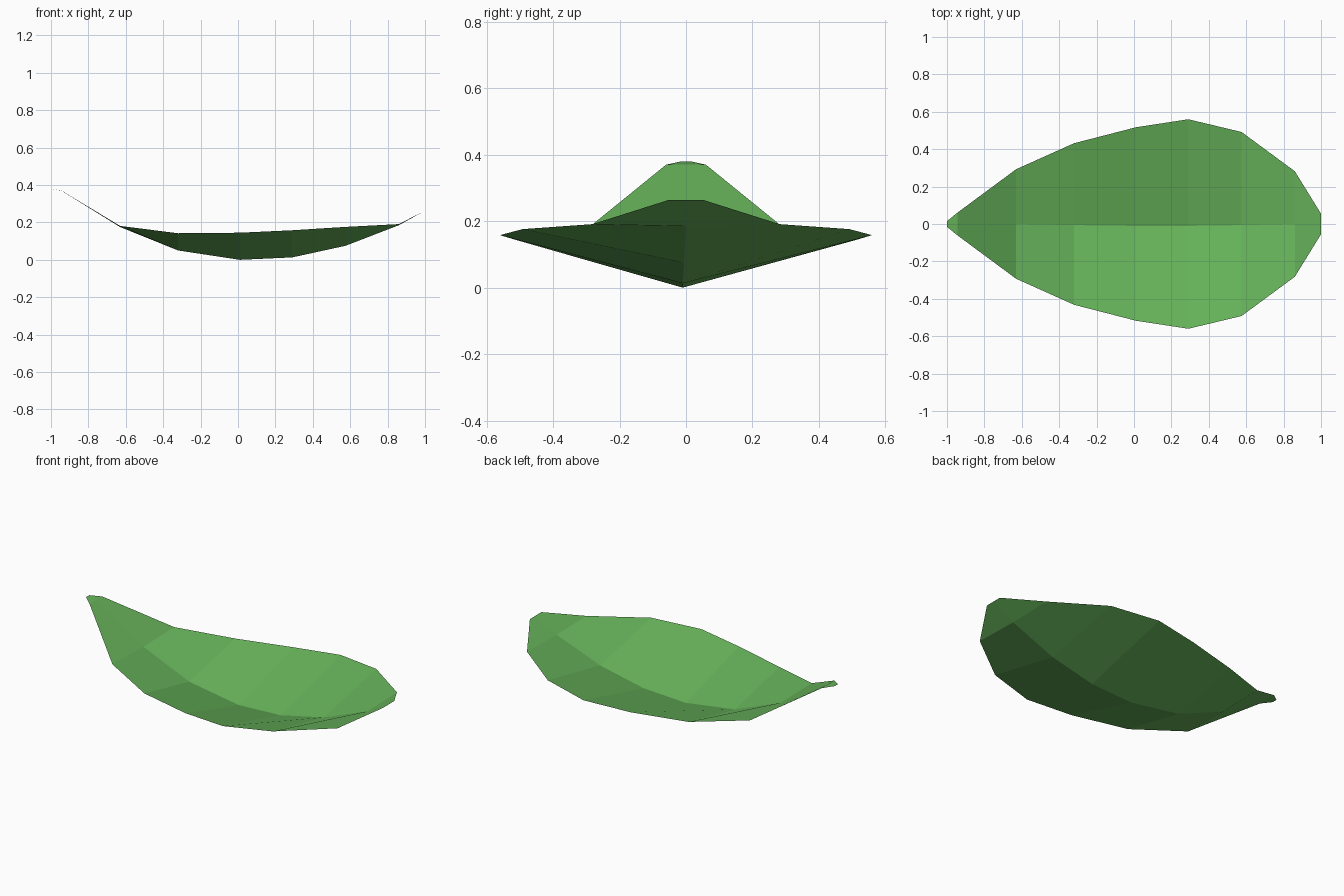
import bpy
import bmesh

cube = bpy.data.objects.get("Cube")
if cube:
    bpy.data.objects.remove(cube, do_unlink=True)

# Leaf colour
green = bpy.data.materials.new("leaf green")
green.use_nodes = True
colour = (0.136, 0.456, 0.104, 1)
green.diffuse_color = colour
green.node_tree.nodes["Principled BSDF"].inputs["Base Color"].default_value = colour

# Cross-sections along the leaf: x, half width, rim height, midrib height, midrib y
sections = [
    (-1.0, 0.015, 0.385, 0.385, 0),
    (-0.945, 0.06, 0.375, 0.376, 0),
    (-0.63, 0.293, 0.186, 0.18, 0),
    (-0.32, 0.432, 0.147, 0.055, -0.006),
    (0.01, 0.517, 0.15, 0.005, -0.01),
    (0.29, 0.56, 0.163, 0.018, -0.01),
    (0.575, 0.492, 0.181, 0.08, -0.006),
    (0.86, 0.282, 0.196, 0.19, 0),
    (1.0, 0.055, 0.268, 0.268, 0),
]

# Thin folded leaf blade: each section is rim, midrib, rim
bm = bmesh.new()
rows = []
for x, half, rim, rib, rib_y in sections:
    points = ((x, -half, rim), (x, rib_y, rib), (x, half, rim))
    rows.append([bm.verts.new(p) for p in points])
for a, b in zip(rows, rows[1:]):
    for i in range(2):
        bm.faces.new((a[i], b[i], b[i + 1], a[i + 1]))
lowest = min(v.co.z for v in bm.verts)
for v in bm.verts:
    v.co.z -= lowest

mesh = bpy.data.meshes.new("leaf_blade")
bm.to_mesh(mesh)
bm.free()
mesh.materials.append(green)
leaf = bpy.data.objects.new("leaf_blade", mesh)
bpy.context.collection.objects.link(leaf)
